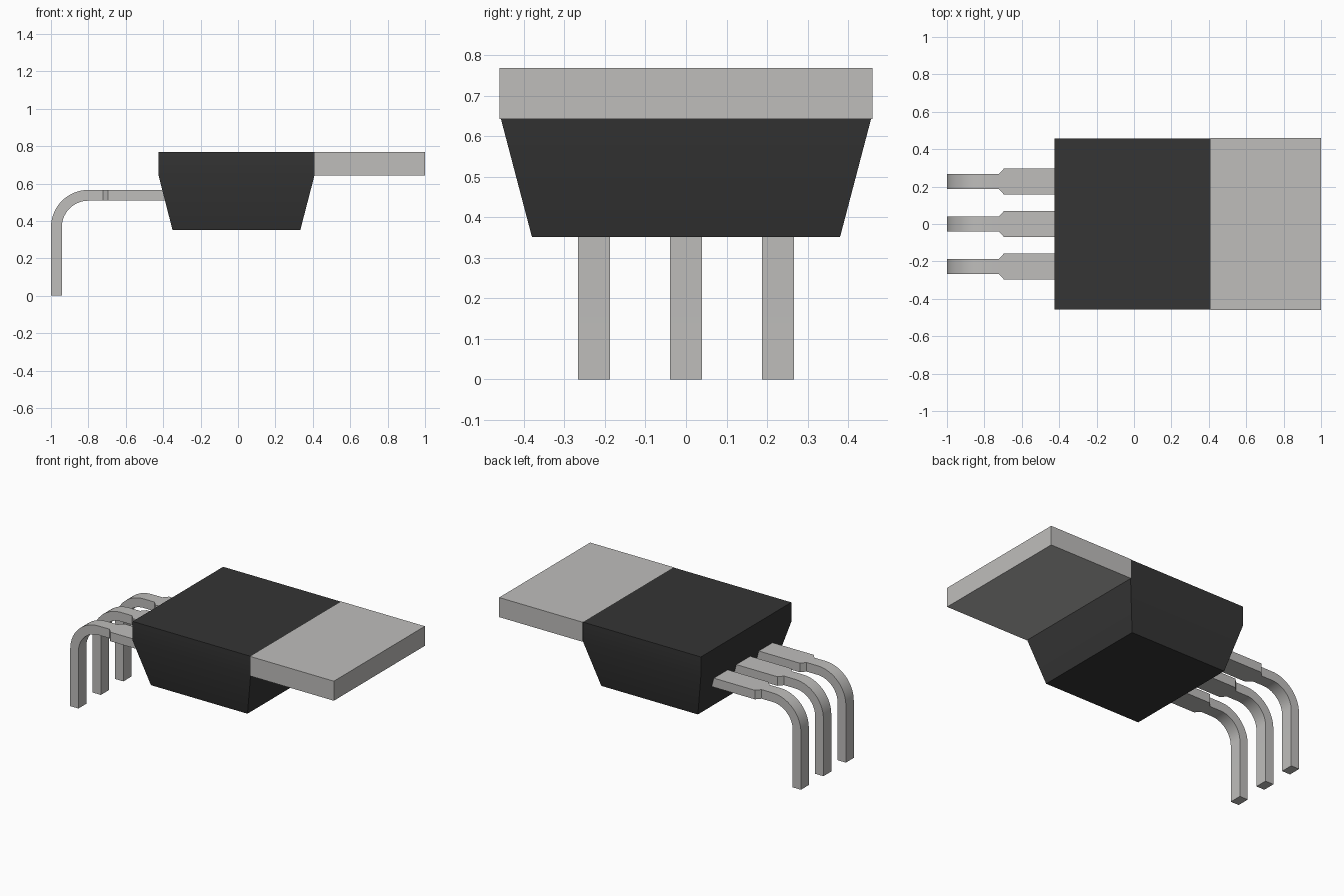
import bpy, bmesh, math

cube = bpy.data.objects.get("Cube")
if cube:
    bpy.data.objects.remove(cube, do_unlink=True)


def material(name, rgb, metallic=0.0):
    m = bpy.data.materials.new(name)
    m.use_nodes = True
    m.diffuse_color = (*rgb, 1)
    m.node_tree.nodes["Principled BSDF"].inputs["Base Color"].default_value = (*rgb, 1)
    return m


plastic = material("black plastic", (0.035, 0.035, 0.035))
metal = material("pale metal", (0.52, 0.513, 0.50))


def loft(name, rings, mat):
    """Skin a closed solid through four-cornered rings."""
    bm = bmesh.new()
    loops = [[bm.verts.new(p) for p in ring] for ring in rings]
    for a, b in zip(loops, loops[1:]):
        for i in range(4):
            j = (i + 1) % 4
            bm.faces.new((a[i], a[j], b[j], b[i]))
    bm.faces.new(loops[0])
    bm.faces.new(loops[-1])
    bmesh.ops.recalc_face_normals(bm, faces=bm.faces)
    mesh = bpy.data.meshes.new(name)
    bm.to_mesh(mesh)
    bm.free()
    mesh.materials.append(mat)
    obj = bpy.data.objects.new(name, mesh)
    bpy.context.collection.objects.link(obj)
    bpy.ops.object.select_all(action="DESELECT")
    obj.select_set(True)
    bpy.context.view_layer.objects.active = obj
    bpy.ops.object.shade_smooth_by_angle(angle=math.radians(30))
    return obj


def rect(x0, x1, half_y, z):
    return [(x0, -half_y, z), (x1, -half_y, z), (x1, half_y, z), (x0, half_y, z)]


# Moulded body: straight band on top, tapering to the bottom
TOP, BAND, BOTTOM = 0.768, 0.644, 0.351
loft("body", [rect(-0.35, 0.333, 0.38, BOTTOM),
              rect(-0.425, 0.409, 0.457, BAND),
              rect(-0.425, 0.409, 0.457, TOP)], plastic)

# Flat mounting tab
loft("mounting_tab", [rect(0.409, 1.0, 0.46, BAND - 0.001),
                      rect(0.409, 1.0, 0.46, TOP)], metal)

# Bent leads: wide at the body, narrow past the shoulder, then turned down
LEAD_TOP, THICK, RADIUS = 0.566, 0.058, 0.2
NARROW, WIDE, STEPS = 0.04, 0.07, 14


def lead(name, y):
    rings = []

    def section(outer, inner, half):
        rings.append([(outer[0], y - half, outer[1]), (outer[0], y + half, outer[1]),
                      (inner[0], y + half, inner[1]), (inner[0], y - half, inner[1])])

    for x, half in ((-0.36, WIDE), (-0.695, WIDE), (-0.722, NARROW)):
        section((x, LEAD_TOP), (x, LEAD_TOP - THICK), half)
    cx, cz = -1 + RADIUS, LEAD_TOP - RADIUS
    for i in range(STEPS + 1):
        a = math.pi / 2 * (1 + i / STEPS)
        c, s = math.cos(a), math.sin(a)
        r = RADIUS - THICK
        section((cx + RADIUS * c, cz + RADIUS * s), (cx + r * c, cz + r * s), NARROW)
    section((-1, 0), (-1 + THICK, 0), NARROW)
    loft(name, rings, metal)


for name, y in (("front_lead", -0.227), ("middle_lead", 0.0), ("back_lead", 0.227)):
    lead(name, y)
